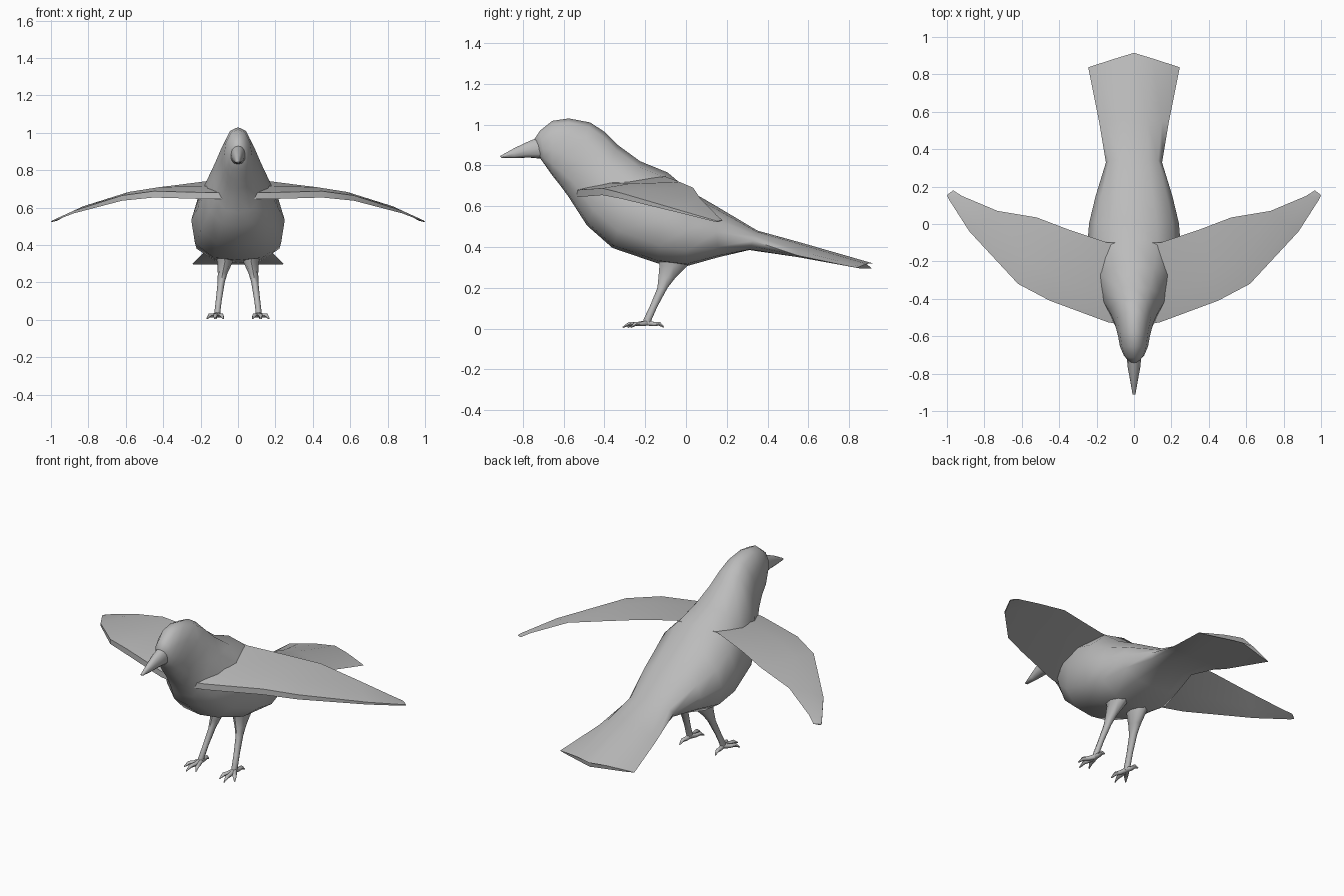
import bpy, bmesh, math
from mathutils import Vector

if "Cube" in bpy.data.objects:
    bpy.data.objects.remove(bpy.data.objects["Cube"])

grey = bpy.data.materials.new("feather_grey")
grey.diffuse_color = (0.5, 0.5, 0.5, 1)
grey.use_nodes = True
grey.node_tree.nodes["Principled BSDF"].inputs["Base Color"].default_value = grey.diffuse_color


def loft(name, rings, angle=60):
    """Skin a list of closed rings, cap both ends and shade smooth."""
    bm = bmesh.new()
    rows = [[bm.verts.new(p) for p in ring] for ring in rings]
    n = len(rows[0])
    for a, b in zip(rows, rows[1:]):
        for i in range(n):
            j = (i + 1) % n
            bm.faces.new((a[i], a[j], b[j], b[i]))
    bm.faces.new(rows[0])
    bm.faces.new(rows[-1])
    bmesh.ops.recalc_face_normals(bm, faces=bm.faces)
    me = bpy.data.meshes.new(name)
    bm.to_mesh(me)
    bm.free()
    me.materials.append(grey)
    ob = bpy.data.objects.new(name, me)
    bpy.context.collection.objects.link(ob)
    bpy.ops.object.select_all(action='DESELECT')
    ob.select_set(True)
    bpy.context.view_layer.objects.active = ob
    bpy.ops.object.shade_smooth_by_angle(angle=math.radians(angle))
    return ob


# half cross-sections: (fraction of half width, fraction of height)
ROUND = [(0, 0), (.52, .03), (.92, .2), (1, .48), (.86, .74), (.5, .94), (0, 1)]
FLAT = [(0, 0), (.4, 0), (.8, 0), (1, .1), (.8, .4), (.4, .88), (0, 1)]


def section(yt, zt, yb, zb, w, shape=ROUND, sweep=0):
    """Ring between a top and a bottom point, mirrored across x."""
    half = [(fx * w, yb + (yt - yb) * t - sweep * fx, zb + (zt - zb) * t)
            for fx, t in shape]
    return half + [(-x, y, z) for x, y, z in half[-2:0:-1]]


# body running from face to tail tip
body = [section(*r) for r in (
    (-.745, .925, -.715, .835, .03), (-.715, .97, -.69, .80, .055),
    (-.655, 1.018, -.655, .75, .075), (-.575, 1.03, -.615, .70, .086),
    (-.47, 1.01, -.575, .645, .105), (-.40, .965, -.53, .575, .13),
    (-.335, .90, -.485, .505, .165), (-.225, .82, -.36, .395, .215),
    (-.09, .765, -.14, .32, .25), (.01, .68, 0, .305, .24),
    (.14, .605, .16, .35, .205), (.35, .48, .31, .385, .15))]
body += [section(.55, .425, .55, .35, .187, FLAT),
         section(.915, .32, .91, .295, .245, FLAT, .073)]
loft("body_and_tail", body)

# beak
loft("beak", [section(*r) for r in (
    (-.912, .845, -.905, .837, .008), (-.84, .885, -.84, .835, .02),
    (-.77, .918, -.77, .838, .033), (-.69, .95, -.68, .83, .042))])


def tube(name, points, sides=6):
    """Round tube through (x, y, z, radius) points."""
    rings = []
    for i, p in enumerate(points):
        a = Vector(points[max(i - 1, 0)][:3])
        b = Vector(points[min(i + 1, len(points) - 1)][:3])
        q = (b - a).to_track_quat('Z', 'Y')
        rings.append([Vector(p[:3]) + q @ Vector((p[3] * math.cos(k * math.tau / sides),
                                                  p[3] * math.sin(k * math.tau / sides), 0))
                      for k in range(sides)])
    return loft(name, rings)


# wing stations: leading edge, trailing edge, thickness
WING = [((.03, -.545, .68), (.03, -.10, .75), .035),
        ((.14, -.525, .68), (.14, -.10, .745), .035),
        ((.45, -.41, .688), (.35, -.03, .718), .034),
        ((.62, -.32, .665), (.52, .035, .69), .028),
        ((.88, -.04, .583), (.73, .07, .638), .014),
        ((.992, .135, .532), (.92, .15, .556), .007),
        ((1.0, .155, .526), (.967, .18, .53), .004)]

for side, s in (("left", 1), ("right", -1)):
    rings = []
    for lead, trail, th in WING:
        L, T = Vector(lead), Vector(trail)
        down = Vector((0, 0, -th))
        ring = [L + down, L, L.lerp(T, .35) - down * .35, T, L.lerp(T, .4) + down * .7]
        rings.append([(s * p.x, p.y, p.z) for p in ring])
    loft(side + "_wing", rings, 50)

    # leg: wide thigh narrowing to a thin shank
    rings = []
    for x, y, z, rx, ry in ((.08, -.05, .40, .06, .10), (.07, -.06, .31, .042, .07),
                            (.082, -.093, .25, .026, .042), (.09, -.115, .20, .019, .025),
                            (.102, -.158, .11, .016, .019), (.11, -.188, .045, .016, .02),
                            (.11, -.192, .022, .014, .018)):
        rings.append([(s * (x + rx * math.cos(k * math.tau / 8)),
                       y + ry * math.sin(k * math.tau / 8), z) for k in range(8)])
    loft(side + "_leg", rings)

    # toes with downturned claws
    for toe, (tx, ty) in (("inner_toe", (.078, -.285)), ("middle_toe", (.125, -.31)),
                          ("outer_toe", (.167, -.27)), ("back_toe", (.118, -.108))):
        pts = [(s * (.11 + (tx - .11) * f), -.19 + (ty + .19) * f, z, r)
               for f, z, r in ((0, .028, .015), (.4, .022, .012),
                               (.72, .024, .011), (1, .006, .003))]
        tube(side + "_" + toe, pts)
